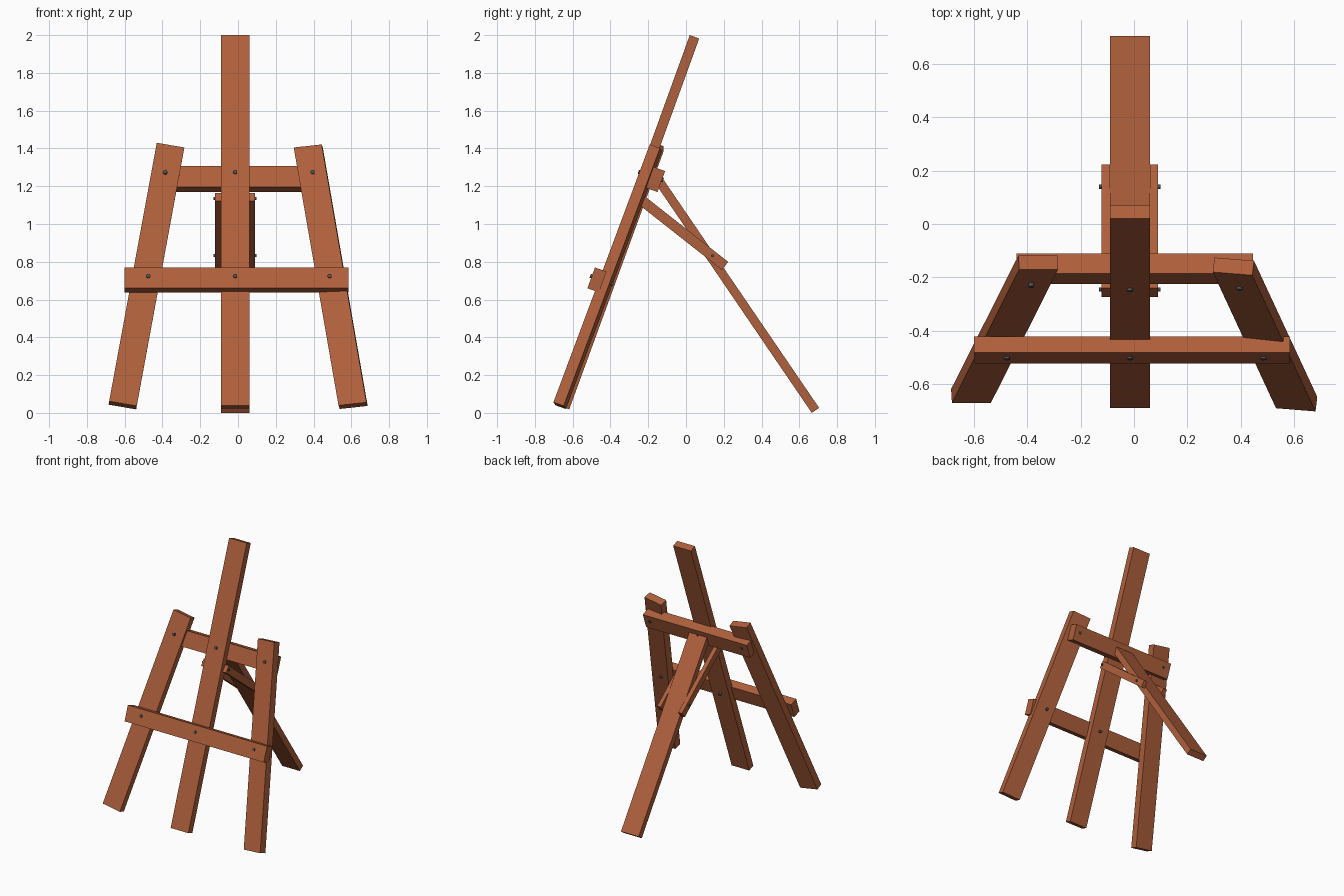
import bpy
import bmesh
from mathutils import Vector

if "Cube" in bpy.data.objects:
    bpy.data.objects.remove(bpy.data.objects["Cube"])


def material(name, color):
    m = bpy.data.materials.new(name)
    m.diffuse_color = color
    m.use_nodes = True
    m.node_tree.nodes["Principled BSDF"].inputs["Base Color"].default_value = m.diffuse_color
    return m


wood = material("wood", (0.43, 0.117, 0.045, 1))
metal = material("dark_metal", (0.08, 0.08, 0.08, 1))


def finish(name, bm, mat):
    bmesh.ops.recalc_face_normals(bm, faces=bm.faces)
    me = bpy.data.meshes.new(name)
    bm.to_mesh(me)
    bm.free()
    me.materials.append(mat)
    ob = bpy.data.objects.new(name, me)
    bpy.context.collection.objects.link(ob)
    return ob


def plank(name, bottom_left, bottom_right, top_left, thickness):
    """Board from three corners of its front face, thickened backwards."""
    a, b, d = Vector(bottom_left), Vector(bottom_right), Vector(top_left)
    c = b + d - a
    back = (d - a).cross(b - a).normalized() * thickness
    bm = bmesh.new()
    front = bm.faces.new([bm.verts.new(p) for p in (a, b, c, d)])
    ext = bmesh.ops.extrude_face_region(bm, geom=[front], use_keep_orig=True)
    bmesh.ops.translate(bm, vec=back, verts=[g for g in ext["geom"]
                                             if isinstance(g, bmesh.types.BMVert)])
    return finish(name, bm, wood)


def bolt(name, start, end, radius=0.011):
    """Round bolt running from start to end."""
    a, b = Vector(start), Vector(end)
    bm = bmesh.new()
    bmesh.ops.create_cone(bm, cap_ends=True, segments=12, radius1=radius,
                          radius2=radius, depth=(b - a).length)
    mat = (b - a).to_track_quat("Z", "Y").to_matrix().to_4x4()
    mat.translation = (a + b) / 2
    bmesh.ops.transform(bm, matrix=mat, verts=bm.verts)
    return finish(name, bm, metal)


# Upright post and splayed front legs
plank("centre_post", (-0.09, -0.69, 0.04), (0.06, -0.69, 0.04), (-0.09, 0.02, 2.0), 0.053)
plank("left_leg", (-0.682, -0.67, 0.062), (-0.536, -0.67, 0.037), (-0.43, -0.17, 1.43), 0.055)
plank("right_leg", (0.532, -0.69, 0.04), (0.68, -0.702, 0.056), (0.295, -0.18, 1.405), 0.058)

# Crossbars: upper behind the legs, lower ledge in front
plank("upper_crossbar", (-0.44, -0.225, 1.196), (0.445, -0.225, 1.196), (-0.44, -0.185, 1.307), 0.079)
plank("canvas_ledge", (-0.6, -0.522, 0.66), (0.585, -0.522, 0.66), (-0.6, -0.482, 0.77), 0.065)

# Rear leg, hinged at the upper crossbar
plank("back_leg", (-0.09, 0.666, 0.0), (0.06, 0.666, 0.0), (-0.09, -0.172, 1.229), -0.047 * -1)

# Brace slats on both sides of post and rear leg
for side, x0, x1 in (("left", -0.122, -0.09), ("right", 0.06, 0.09)):
    plank(side + "_brace", (x0, 0.19, 0.757), (x1, 0.19, 0.757), (x0, -0.274, 1.122), 0.054)

# Bolts through the crossbars, square to the tilted frame
tilt = Vector((0, 0.94, -0.341))
for label, x, y, z, length in (
        ("upper_left", -0.385, -0.236, 1.277, 0.122), ("upper_centre", -0.015, -0.252, 1.277, 0.139),
        ("upper_right", 0.395, -0.247, 1.277, 0.134), ("lower_left", -0.475, -0.507, 0.726, 0.134),
        ("lower_centre", -0.015, -0.507, 0.726, 0.13), ("lower_right", 0.485, -0.507, 0.726, 0.13)):
    start = Vector((x, y, z))
    bolt(label + "_bolt", start, start + tilt * length)

# Pivot bolts through the brace ends
for label, y, z in (("upper", -0.245, 1.136), ("lower", 0.14, 0.832)):
    bolt(label + "_pivot_bolt", (-0.131, y, z), (0.099, y, z), 0.008)
